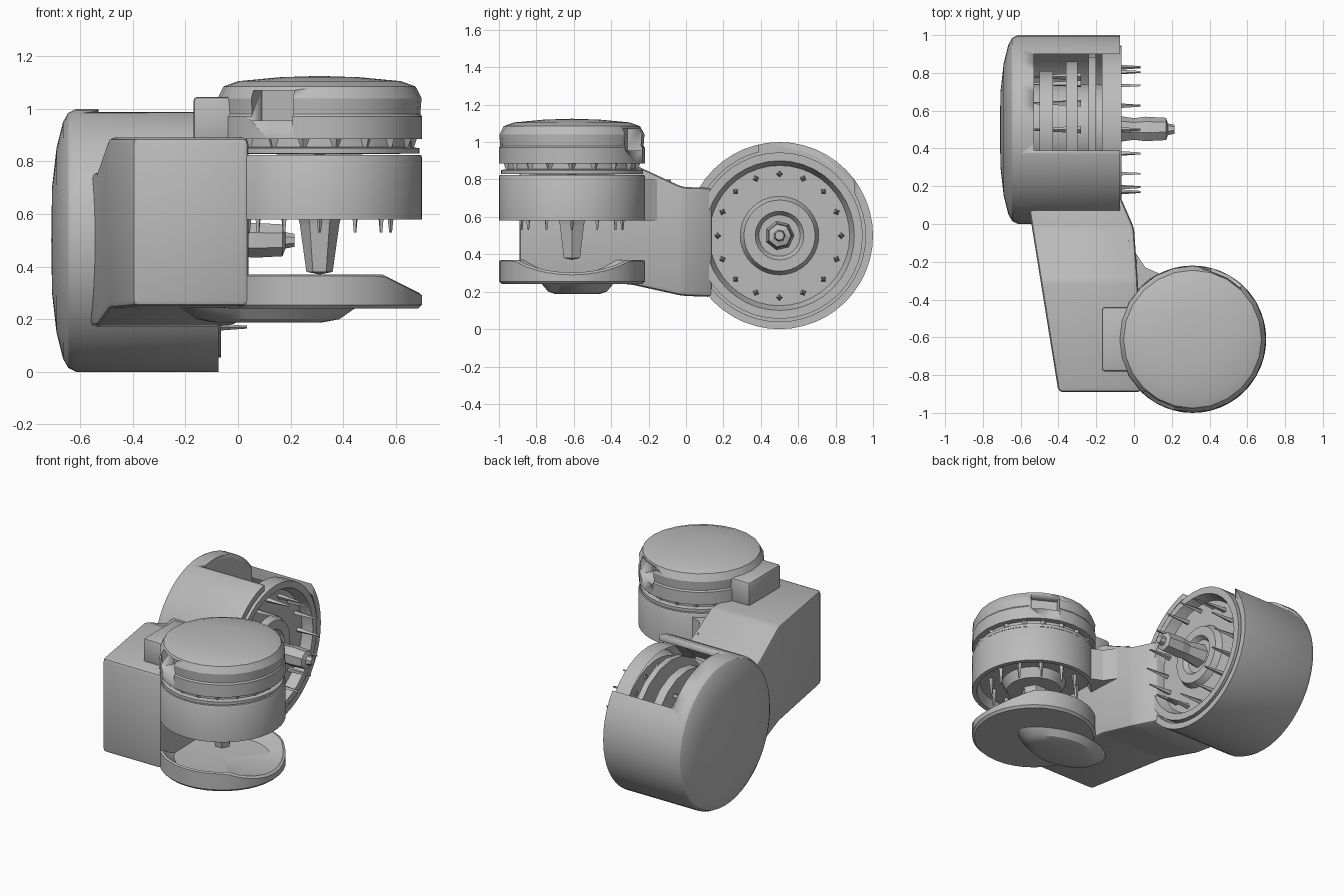
import bpy, bmesh
from math import cos, sin, pi, radians
from mathutils import Vector, Matrix

old = bpy.data.objects.get("Cube")
if old:
    bpy.data.objects.remove(old, do_unlink=True)

grey = bpy.data.materials.new("plain grey")
grey.use_nodes = True
GREY = (0.5, 0.5, 0.5, 1)
grey.diffuse_color = GREY
grey.node_tree.nodes["Principled BSDF"].inputs["Base Color"].default_value = GREY

FRONT = Vector((0.31, -0.61, 0))    # vertical axis of the front drum
REAR = Vector((0, 0.5, 0.5))        # sideways axis of the rear drum


def finish(name, bm, angle=30):
    bmesh.ops.recalc_face_normals(bm, faces=bm.faces)
    mesh = bpy.data.meshes.new(name)
    bm.to_mesh(mesh)
    bm.free()
    mesh.materials.append(grey)
    ob = bpy.data.objects.new(name, mesh)
    bpy.context.collection.objects.link(ob)
    bpy.ops.object.select_all(action='DESELECT')
    bpy.context.view_layer.objects.active = ob
    ob.select_set(True)
    if angle:
        bpy.ops.object.shade_smooth_by_angle(angle=radians(angle))
    return ob


def place(axis, r, h, a):
    """Point at radius r, height h and angle a about one of the two drum axes."""
    if axis == 'Z':
        return FRONT + Vector((r * cos(a), r * sin(a), h))
    return REAR + Vector((h, r * cos(a), r * sin(a)))


def add_lathe(bm, axis, profile, seg, closed=False):
    rings = []
    for r, h in profile:
        if r == 0:
            rings.append([bm.verts.new(place(axis, 0, h, 0))] * seg)
        else:
            rings.append([bm.verts.new(place(axis, r, h, 2 * pi * i / seg)) for i in range(seg)])
    pairs = list(zip(rings, rings[1:]))
    if closed:
        pairs.append((rings[-1], rings[0]))
    for a, b in pairs:
        for i in range(seg):
            j = (i + 1) % seg
            corners = list(dict.fromkeys((a[i], a[j], b[j], b[i])))
            if len(corners) > 2:
                bm.faces.new(corners)


def lathe(name, axis, profile, seg=40, closed=False, angle=30):
    bm = bmesh.new()
    add_lathe(bm, axis, profile, seg, closed)
    return finish(name, bm, angle)


def box(name, lo, hi, bevel=0, turn=None):
    bm = bmesh.new()
    lo, hi = Vector(lo), Vector(hi)
    bmesh.ops.create_cube(bm, size=1)
    for v in bm.verts:
        v.co = (lo + hi) / 2 + v.co * (hi - lo)
    if turn:
        bmesh.ops.rotate(bm, verts=bm.verts, cent=FRONT, matrix=Matrix.Rotation(turn, 3, 'Z'))
    if bevel:
        bmesh.ops.bevel(bm, geom=bm.edges[:], offset=bevel, segments=2, affect='EDGES', profile=0.5)
    return finish(name, bm)


def cut(target, cutter):
    mod = target.modifiers.new("cut", 'BOOLEAN')
    mod.operation, mod.solver, mod.object = 'DIFFERENCE', 'EXACT', cutter
    bpy.context.view_layer.objects.active = target
    bpy.ops.object.modifier_apply(modifier=mod.name)
    bpy.data.objects.remove(cutter, do_unlink=True)


def spikes(name, axis, r, h0, h1, count, width=0.018):
    """Ring of tapered pins, each running from h0 to its tip at h1."""
    bm = bmesh.new()
    for i in range(count):
        a = 2 * pi * i / count
        out = place(axis, 1, 0, a) - place(axis, 0, 0, 0)
        side = place(axis, 1, 0, a + pi / 2) - place(axis, 0, 0, 0)
        base, top = place(axis, r, h0, a), place(axis, r, h1, a)
        foot = [bm.verts.new(base + d * width) for d in (out, side, -out, -side)]
        tip = [bm.verts.new(top + d * width * 0.3) for d in (out, side, -out, -side)]
        bm.faces.new(foot)
        bm.faces.new(tip)
        for k in range(4):
            m = (k + 1) % 4
            bm.faces.new((foot[k], foot[m], tip[m], tip[k]))
    return finish(name, bm, 0)


# Connecting arm: rectangles lofted from the front box back to the rear drum
bm = bmesh.new()
sections = [(-0.89, -0.40, 0.04, 0.25, 0.89), (-0.30, -0.495, 0.02, 0.24, 0.89),
            (-0.02, -0.54, 0.0, 0.178, 0.76), (0.14, -0.565, -0.07, 0.172, 0.755)]
loops = [[bm.verts.new(p) for p in ((xl, y, zb), (xr, y, zb), (xr, y, zt), (xl, y, zt))]
         for y, xl, xr, zb, zt in sections]
for a, b in zip(loops, loops[1:]):
    for i in range(4):
        bm.faces.new((a[i], a[(i + 1) % 4], b[(i + 1) % 4], b[i]))
bm.faces.new(loops[0])
bm.faces.new(loops[-1])
bmesh.ops.bevel(bm, geom=bm.edges[:], offset=0.022, segments=2, affect='EDGES', profile=0.5)
finish("connecting_arm", bm)

# Gusset between the arm and the front drum
bm = bmesh.new()
foot = [bm.verts.new((x, y, 0.58)) for x, y in
        ((-0.03, -0.08), (0.0, -0.14), (0.06, -0.23), (0.14, -0.265), (0.0, -0.36))]
face = bm.faces.new(foot)
up = bmesh.ops.extrude_face_region(bm, geom=[face])["geom"]
bmesh.ops.translate(bm, verts=[g for g in up if isinstance(g, bmesh.types.BMVert)], vec=(0, 0, 0.22))
finish("arm_gusset", bm)

# Rear drum housing: domed outer end, open inner end, window cut in the top
housing = lathe("rear_housing", 'X', [
    (0, -0.71), (0.2, -0.707), (0.35, -0.69), (0.45, -0.665), (0.485, -0.645), (0.5, -0.615),
    (0.5, -0.075), (0.46, -0.075), (0.46, -0.53), (0, -0.53)], 48)
cut(housing, box("window_cutter", (-0.53, 0.39, 0.62), (0.1, 0.9, 1.2)))

# Rear drum inner parts
lathe("rear_inner_ring", 'X', [(0.445, -0.17), (0.445, -0.065), (0.40, -0.065), (0.375, -0.13),
                               (0.21, -0.13), (0.19, -0.09), (0.13, -0.09), (0.11, -0.12),
                               (0, -0.12), (0, -0.17)], 40)
lathe("rear_core", 'X', [(0, -0.53), (0.24, -0.53), (0.24, -0.17), (0, -0.17)], 20)
for i, (x0, x1, r) in enumerate(((-0.50, -0.43, 0.31), (-0.36, -0.30, 0.36), (-0.24, -0.20, 0.40))):
    lathe(f"rear_disc_{i + 1}", 'X', [(0, x0), (r, x0), (r, x1), (0, x1)], 20)
spikes("rear_core_pins", 'X', 0.28, -0.28, -0.53, 12, 0.02)
spikes("rear_face_pins", 'X', 0.33, -0.14, 0.035, 16)
lathe("rear_spindle", 'X', [(0, -0.13), (0.08, -0.13), (0.06, 0.0), (0.068, 0.06), (0.062, 0.17),
                            (0.032, 0.18), (0.025, 0.215), (0, 0.215)], 7, angle=0)

# Front drum: hollow cylinder with collar, neck and teeth under the cap
lathe("front_drum", 'Z', [(0, 0.825), (0.385, 0.825), (0.39, 0.815), (0.39, 0.58), (0.36, 0.58),
                          (0.34, 0.64), (0.2, 0.64), (0.17, 0.58), (0, 0.58)], 48)
lathe("front_collar", 'Z', [(0, 0.825), (0.38, 0.83), (0.38, 0.85), (0.35, 0.855), (0.35, 0.9), (0, 0.9)])
spikes("front_teeth", 'Z', 0.345, 0.90, 0.84, 18, 0.03)
spikes("front_drum_pins", 'Z', 0.27, 0.65, 0.53, 12)
lathe("front_spindle", 'Z', [(0, 0.62), (0.09, 0.62), (0.075, 0.56), (0.05, 0.38), (0, 0.37)], 6, angle=0)

# Front cap with two opposite pockets and a latch block on the arm side
cap = lathe("front_cap", 'Z', [(0, 0.885), (0.39, 0.885), (0.39, 0.97), (0.383, 0.98), (0.388, 1.04),
                               (0.365, 1.085), (0.31, 1.105), (0.15, 1.12), (0, 1.125)], 24, angle=20)
for turn in (0, pi):
    cut(cap, box("pocket_cutter", (0.22, -1.2, 0.955), (0.40, -0.90, 1.07), turn=turn - 0.5))
box("cap_latch", (-0.17, -0.78, 0.88), (0.0, -0.44, 1.045), 0.015)

# Dished base plate, its rim dipping on the outer side
bm = bmesh.new()
add_lathe(bm, 'Z', [(0, 0.24), (0.375, 0.24), (0.39, 0.255), (0.39, 0.365), (0.375, 0.37),
                    (0.3, 0.30), (0, 0.28)], 36)
for v in bm.verts:
    if v.co.z > 0.32:
        v.co.z -= 0.5 * max(0, v.co.x - 0.55)
finish("base_plate", bm)

# Tapered boss below the base plate
bm = bmesh.new()
add_lathe(bm, 'Z', [(0, 0.187), (0.2, 0.187), (0.27, 0.2), (0.335, 0.245), (0, 0.245)], 20)
for v in bm.verts:
    v.co.x -= 0.195
    taper = 0.58 - 0.5 * max(0, v.co.x - 0.15)
    v.co.y = FRONT.y + 0.03 + (v.co.y - FRONT.y) * taper
finish("base_boss", bm)
